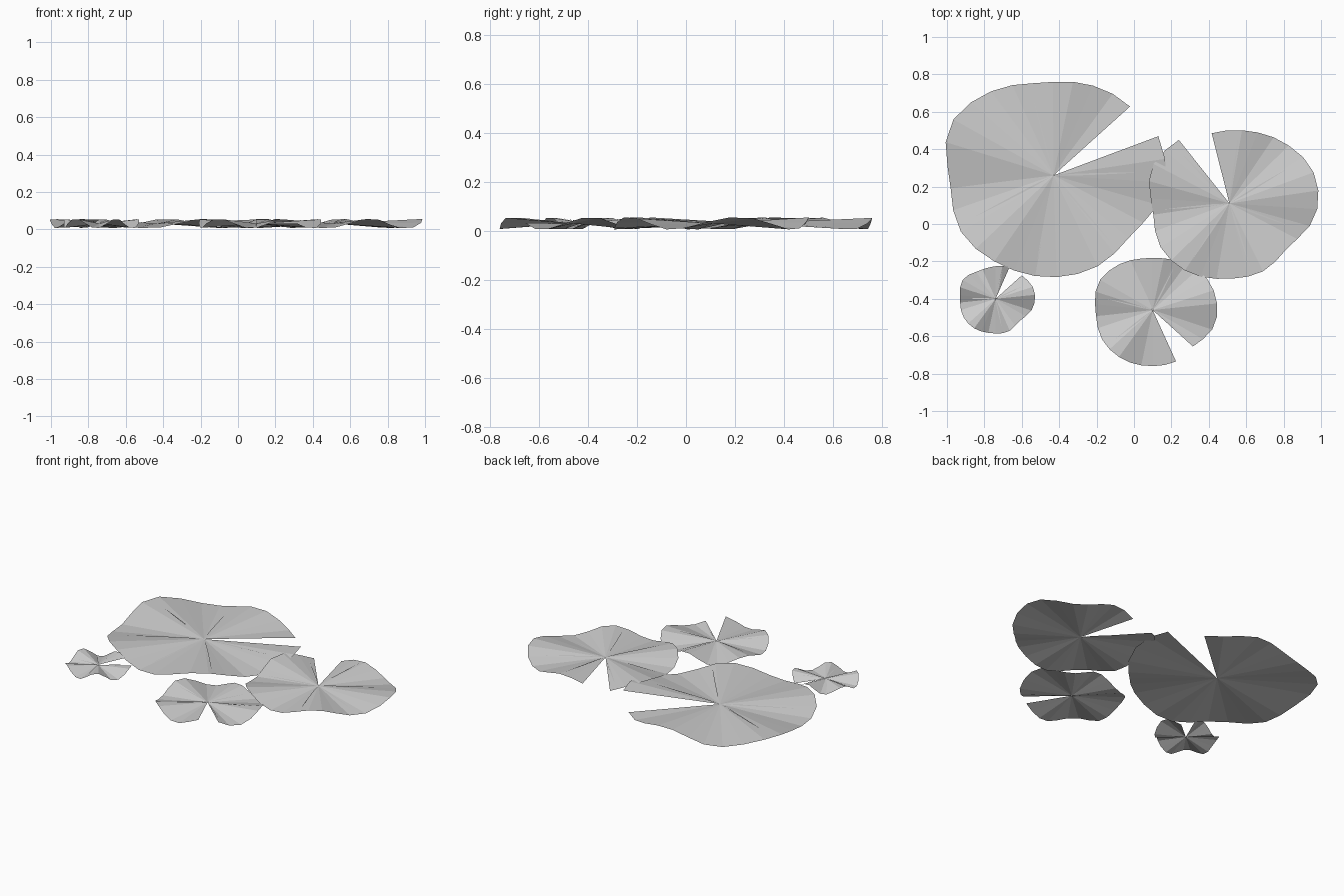
import bpy
import bmesh
from math import sin, cos, radians
from mathutils import Vector

cube = bpy.data.objects.get("Cube")
if cube:
    bpy.data.objects.remove(cube, do_unlink=True)

SEGMENTS = 28      # wedges per leaf
VEINS = 7
BASE = 0.031       # height of every leaf centre
WAVE = 0.026       # rim ripple height


def make_material(name, color):
    mat = bpy.data.materials.new(name)
    mat.use_nodes = True
    mat.diffuse_color = color
    mat.node_tree.nodes["Principled BSDF"].inputs["Base Color"].default_value = color
    return mat


grey = make_material("leaf grey", (0.6, 0.6, 0.6, 1))


def finish(bm, name):
    mesh = bpy.data.meshes.new(name)
    bm.to_mesh(mesh)
    bm.free()
    mesh.materials.append(grey)
    obj = bpy.data.objects.new(name, mesh)
    bpy.context.collection.objects.link(obj)
    return obj


def spline(values, t):
    """Smooth value at t (0 to 1) along evenly spaced control values."""
    f = t * (len(values) - 1)
    i = min(int(f), len(values) - 2)
    f -= i
    b, c = values[i], values[i + 1]
    a = values[i - 1] if i else b
    d = values[i + 2] if i + 2 < len(values) else c
    return b + 0.5 * f * (c - a + f * (2 * a - 5 * b + 4 * c - d + f * (3 * (b - c) + d - a)))


def ripple(angle):
    return WAVE * sin(5 * angle + 0.5)


def build_leaf(name, center, start, end, radii, vein_start, vein_length):
    origin = Vector((center[0], center[1], BASE))

    def rim_radius(deg):
        t = ((deg - start) % 360) / (end - start)
        return spline(radii, min(t, 1))

    def on_leaf(deg, r, side=0.0, lift=0.0):
        a = radians(deg)
        z = ripple(a) * r / rim_radius(deg) + lift
        return origin + Vector((r * cos(a) - side * sin(a), r * sin(a) + side * cos(a), z))

    # Notched, rippled leaf sheet
    bm = bmesh.new()
    hub = bm.verts.new(origin)
    rim = []
    for i in range(SEGMENTS + 1):
        t = i / SEGMENTS
        deg = start + (end - start) * t
        r = spline(radii, t)
        rim.append(bm.verts.new(origin + Vector(
            (r * cos(radians(deg)), r * sin(radians(deg)), ripple(radians(deg))))))
    for a, b in zip(rim, rim[1:]):
        bm.faces.new((hub, a, b))
    finish(bm, name)

    # Slim raised veins, pointed at both ends
    bm = bmesh.new()
    half = 0.005 * (vein_length / 0.47) ** 0.5
    for k in range(VEINS):
        deg = vein_start + k * 360 / VEINS
        tip_in = bm.verts.new(on_leaf(deg, 0.02 * vein_length, 0, 0.002))
        pairs = []
        for f, w in ((0.25, 1), (0.5, 0.9), (0.75, 0.6)):
            pairs.append([bm.verts.new(on_leaf(deg, f * vein_length, s * w * half, 0.003))
                          for s in (-1, 1)])
        tip_out = bm.verts.new(on_leaf(deg, vein_length, 0, 0.003))
        bm.faces.new((tip_in, pairs[0][0], pairs[0][1]))
        for p, q in zip(pairs, pairs[1:]):
            bm.faces.new((p[0], q[0], q[1], p[1]))
        bm.faces.new((pairs[-1][0], tip_out, pairs[-1][1]))
    finish(bm, name + "_veins")


# Leaves: centre, notch edge angles, rim radii between them, vein angle and length
build_leaf("large_leaf", (-0.43, 0.26), 42, 380.5,
           (.55, .52, .5, .56, .615, .555, .58, .555, .545, .54, .525, .6, .598), 2, 0.47)
build_leaf("medium_leaf", (0.51, 0.11), 128.5, 464.2,
           (.434, .457, .411, .436, .428, .403, .405, .393, .465, .48, .437, .4, .387), -20.5, 0.36)
build_leaf("small_leaf", (0.10, -0.46), -42.2, 294.4,
           (.29, .34, .344, .325, .288, .28, .303, .325, .305, .313, .308, .3, .302), 12, 0.255)
build_leaf("tiny_leaf", (-0.74, -0.40), 66.2, 401.8,
           (.186, .173, .175, .203, .19, .197, .195, .185, .188, .175, .205, .211, .188), 25, 0.155)
